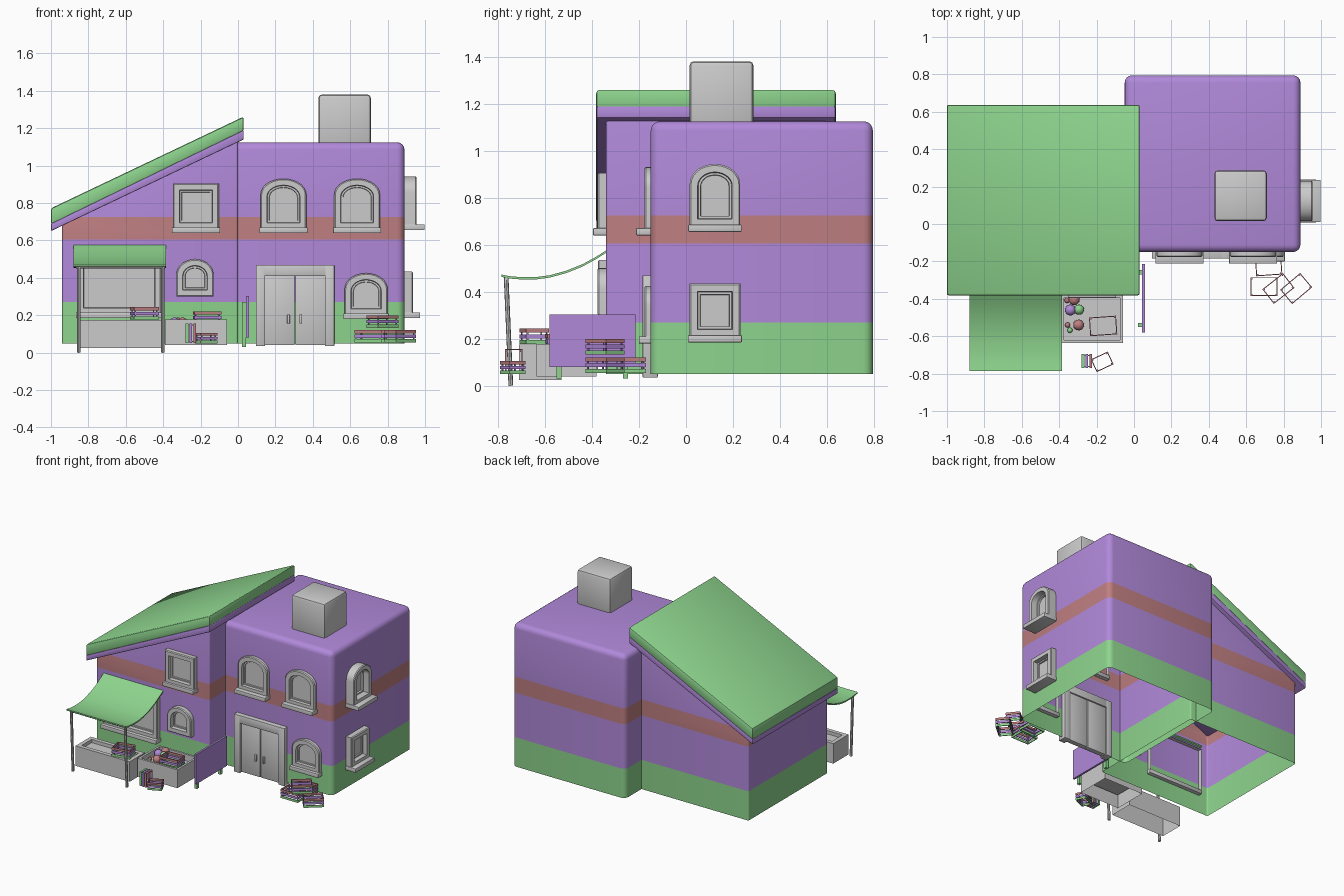
import bpy, bmesh, math
from mathutils import Matrix, Vector

if "Cube" in bpy.data.objects:
    bpy.data.objects.remove(bpy.data.objects["Cube"])

COLORS = {"green": (0.27, 0.66, 0.27, 1), "purple": (0.44, 0.25, 0.70, 1), "red": (0.52, 0.21, 0.22, 1)}
MATS = {}


def mat(key):
    if key not in MATS:
        MATS[key] = bpy.data.materials.new(key + "_paint")
        MATS[key].diffuse_color = COLORS[key]
    return MATS[key]


def finish(name, bm, color=None, matrix=None):
    bmesh.ops.recalc_face_normals(bm, faces=bm.faces)
    me = bpy.data.meshes.new(name)
    bm.to_mesh(me)
    bm.free()
    ob = bpy.data.objects.new(name, me)
    bpy.context.collection.objects.link(ob)
    if color:
        me.materials.append(mat(color))
    if matrix:
        ob.matrix_world = matrix
    return ob


def prism_bm(pts, y0, y1):
    bm = bmesh.new()
    a = [bm.verts.new((x, y0, z)) for x, z in pts]
    b = [bm.verts.new((x, y1, z)) for x, z in pts]
    bm.faces.new(a)
    bm.faces.new(b[::-1])
    for i in range(len(pts)):
        j = (i + 1) % len(pts)
        bm.faces.new((a[i], b[i], b[j], a[j]))
    bmesh.ops.recalc_face_normals(bm, faces=bm.faces)
    return bm


def prism(name, pts, y0, y1, color=None, bevel=0, matrix=None):
    bm = prism_bm(pts, y0, y1)
    if bevel:
        bmesh.ops.bevel(bm, geom=bm.edges[:], offset=bevel, segments=2, profile=0.5, affect='EDGES')
    return finish(name, bm, color, matrix)


def box(name, x0, x1, y0, y1, z0, z1, color=None, bevel=0, matrix=None):
    return prism(name, [(x0, z0), (x1, z0), (x1, z1), (x0, z1)], y0, y1, color, bevel, matrix)


def lofted(name, loops, color=None, matrix=None):
    """Join equal point loops with quads and cap the last one."""
    bm = bmesh.new()
    rows = [[bm.verts.new(p) for p in loop] for loop in loops]
    for a, b in zip(rows, rows[1:]):
        for i in range(len(a)):
            j = (i + 1) % len(a)
            bm.faces.new((a[i], a[j], b[j], b[i]))
    bm.faces.new(rows[-1])
    return finish(name, bm, color, matrix)


# House bodies: open underneath, painted in horizontal bands
def house(name, pts, y0, y1, bevel):
    bm = prism_bm(pts, y0, y1)
    edges = [e for e in bm.edges if max(v.co.z for v in e.verts) > 0.06]
    bmesh.ops.bevel(bm, geom=edges, offset=bevel, segments=4, profile=0.5, affect='EDGES')
    bottom = [f for f in bm.faces if all(v.co.z < 0.0501 for v in f.verts)]
    bmesh.ops.delete(bm, geom=bottom, context='FACES')
    for z in (0.27, 0.605, 0.725):
        bmesh.ops.bisect_plane(bm, geom=bm.verts[:] + bm.edges[:] + bm.faces[:],
                               plane_co=(0, 0, z), plane_no=(0, 0, 1))
    for f in bm.faces:
        z = f.calc_center_median().z
        f.material_index = 1 if z < 0.27 else 2 if 0.605 < z < 0.725 else 0
    ob = finish(name, bm, "purple")
    ob.data.materials.append(mat("green"))
    ob.data.materials.append(mat("red"))


house("main_house", [(-0.05, 0.05), (0.89, 0.05), (0.89, 1.125), (-0.05, 1.125)], -0.15, 0.795, 0.04)
house("side_house", [(-0.94, 0.05), (0.0, 0.05), (0.0, 1.145), (-0.94, 0.70)], -0.34, 0.60, 0.012)

# Sloped roof: purple underside and green top
prism("roof_underside", [(-1, 0.65), (0.03, 1.14), (0.03, 1.19), (-1, 0.69)], -0.38, 0.635, "purple", 0.006)
prism("roof_top", [(-1, 0.685), (0.03, 1.185), (0.03, 1.262), (-1, 0.772)], -0.382, 0.637, "green", 0.012)
box("chimney", 0.43, 0.71, 0.015, 0.287, 1.08, 1.38, None, 0.018)


# Windows: built facing -y, then turned onto their wall
def outline(w, h, rise, inset, y):
    k = (w - 2 * inset) / 2
    top = h - inset
    pts = [(-k, y, inset), (k, y, inset)]
    if rise:
        r = rise * 2 * k / w
        pts += [(k * math.cos(t), y, top - r + r * math.sin(t))
                for t in (math.pi * i / 14 for i in range(15))]
    else:
        pts += [(k, y, top), (-k, y, top)]
    return pts


def window(name, x, y, z, w, h, rise, depth, sill, turn=0, b=0.034):
    m = Matrix.Translation((x, y, z)) @ Matrix.Rotation(math.radians(turn), 4, 'Z')
    steps = [(0, 0.03), (0, -depth + 0.006), (0.006, -depth), (b, -depth), (b + 0.003, -depth * 0.3),
             (b + 0.012, -depth * 0.3), (b + 0.014, -depth * 0.1)]
    lofted(name, [outline(w, h, rise, i, yy) for i, yy in steps], None, m)
    if sill:
        box(name + "_sill", -w / 2 - 0.006, w / 2 + 0.006, -sill, 0.03, -0.02, 0.01, None, 0.003, m)


window("upper_window_left", 0.243, -0.15, 0.66, 0.245, 0.27, 0.085, 0.027, 0.062)
window("upper_window_right", 0.637, -0.15, 0.66, 0.245, 0.27, 0.085, 0.027, 0.062)
window("lower_window_right", 0.685, -0.15, 0.20, 0.23, 0.225, 0.085, 0.027, 0.05)
window("side_wall_upper_window", 0.89, 0.123, 0.675, 0.215, 0.268, 0.085, 0.065, 0.108, 90)
window("side_wall_lower_window", 0.89, 0.123, 0.205, 0.217, 0.23, 0, 0.045, 0.083, 90)
window("side_house_upper_window", -0.225, -0.34, 0.66, 0.245, 0.245, 0, 0.037, 0.055)
window("side_house_lower_window", -0.23, -0.34, 0.30, 0.20, 0.20, 0.085, 0.037, 0)
window("stall_window", -0.635, -0.34, 0.205, 0.45, 0.33, 0, 0.035, 0.06)

# Double door
for i, x in enumerate((0.095, 0.465)):
    box("door_jamb_%d" % i, x, x + 0.05, -0.185, -0.12, 0.035, 0.47, None, 0.004)
box("door_lintel", 0.14, 0.47, -0.185, -0.12, 0.41, 0.47, None, 0.004)
for i, x in enumerate((0.143, 0.307)):
    box("door_leaf_%d" % i, x, x + 0.16, -0.168, -0.13, 0.04, 0.412, None, 0.003)
for x in (0.27, 0.335):
    box("door_handle", x - 0.007, x + 0.007, -0.182, -0.16, 0.155, 0.205, None, 0.003)

# Sagging awning with its posts and front rail
sag = [(-0.33, 0.582), (-0.38, 0.55), (-0.44, 0.517), (-0.51, 0.489), (-0.58, 0.470),
       (-0.64, 0.462), (-0.70, 0.462), (-0.75, 0.466), (-0.785, 0.473)]
loop = sag + [(y, z - 0.01) for y, z in reversed(sag)]
turn_x = Matrix.Rotation(math.radians(90), 4, 'Z')
prism("awning", loop, 0.385, 0.88, "green", 0, turn_x @ Matrix.Identity(4))


def rod(name, p, q, r):
    p, q = Vector(p), Vector(q)
    bm = bmesh.new()
    bmesh.ops.create_cone(bm, cap_ends=True, segments=8, radius1=r, radius2=r, depth=(q - p).length)
    m = Matrix.Translation((p + q) / 2) @ (q - p).to_track_quat('Z', 'Y').to_matrix().to_4x4()
    finish(name, bm, None, m)


aw = bpy.data.objects["awning"]
# the profile was drawn along x, so lay it along y with its length along -x
aw.matrix_world = Matrix(((0, -1, 0, 0), (1, 0, 0, 0), (0, 0, 1, 0), (0, 0, 0, 1)))
for x in (-0.852, -0.403):
    rod("awning_post", (x, -0.745, 0), (x, -0.765, 0.463), 0.010)
rod("awning_rail", (-0.865, -0.764, 0.456), (-0.39, -0.764, 0.456), 0.006)


# Grey trays: stall counter and produce table
def tray(name, x0, x1, y0, y1, z0, z1, t, floor):
    def rect(i, z):
        return [(x0 + i, y0 + i, z), (x1 - i, y0 + i, z), (x1 - i, y1 - i, z), (x0 + i, y1 - i, z)]
    lofted(name, [rect(0, z0), rect(0, z1), rect(t, z1), rect(t, floor)])


tray("stall_counter", -0.855, -0.405, -0.71, -0.53, 0.025, 0.175, 0.03, 0.15)
tray("produce_table", -0.39, -0.06, -0.635, -0.38, 0.04, 0.178, 0.016, 0.13)

# Produce on the table
for i, (x, y, r, c) in enumerate([(-0.34, -0.46, 0.029, "purple"), (-0.294, -0.458, 0.027, "green"),
                                  (-0.32, -0.405, 0.029, "red"), (-0.296, -0.54, 0.029, "red"),
                                  (-0.355, -0.54, 0.014, "red"), (-0.343, -0.568, 0.014, "green"),
                                  (-0.357, -0.408, 0.015, "red")]):
    bm = bmesh.new()
    bmesh.ops.create_uvsphere(bm, u_segments=16, v_segments=10, radius=r)
    finish("fruit_%d" % i, bm, c, Matrix.Translation((x, y, 0.13 + r)))


# Slatted bottomless crates: three rings of thin boards and corner posts
def crate(name, loc, w=0.14, d=0.10, h=0.065, turn=0, tip=0):
    m = (Matrix.Translation(loc) @ Matrix.Rotation(math.radians(turn), 4, 'Z')
         @ Matrix.Rotation(math.radians(tip), 4, 'Y'))
    t, s = 0.005, h * 0.26
    for k, c in enumerate(("green", "purple", "red")):
        z = k * (h - s) / 2
        for sgn in (-1, 1):
            y, x = sgn * (d - t) / 2, sgn * (w - t) / 2
            box("%s_long_slat" % name, -w / 2, w / 2, y - t / 2, y + t / 2, z, z + s, c, 0, m)
            box("%s_end_slat" % name, x - t / 2, x + t / 2, -d / 2 + t, d / 2 - t, z, z + s, c, 0, m)
    for sx in (-1, 1):
        for sy in (-1, 1):
            x, y = sx * (w / 2 - 0.009), sy * (d / 2 - 0.008)
            box("%s_corner" % name, x - 0.003, x + 0.003, y - 0.003, y + 0.003, 0.002, h - 0.002, "purple", 0, m)


crate("door_crate_left", (0.695, -0.335, 0.055), 0.145, 0.10, 0.066)
crate("door_crate_wall", (0.72, -0.225, 0.055), 0.14, 0.10, 0.066, 4)
crate("door_crate_right", (0.867, -0.345, 0.055), 0.14, 0.10, 0.066, 40)
crate("door_crate_top", (0.772, -0.345, 0.133), 0.14, 0.10, 0.066, 38)
crate("counter_crate", (-0.50, -0.645, 0.177), 0.135, 0.10, 0.066, 12)
crate("table_crate", (-0.165, -0.545, 0.155), 0.145, 0.10, 0.066, 4)
crate("floor_crate", (-0.17, -0.737, 0.05), 0.10, 0.075, 0.055, 25)
crate("tipped_crate", (-0.28, -0.732, 0.104), 0.105, 0.075, 0.056, 0, 90)

# Purple screen standing on green legs
box("screen_panel", 0.043, 0.058, -0.58, -0.215, 0.08, 0.303, "purple")
for y in (-0.54, -0.258):
    box("screen_leg", 0.022, 0.044, y - 0.011, y + 0.011, 0.03, 0.27, "green")

bpy.ops.object.select_all(action='SELECT')
bpy.context.view_layer.objects.active = bpy.data.objects["main_house"]
bpy.ops.object.shade_smooth_by_angle(angle=math.radians(32))

for m in bpy.data.materials:
    if m.users and not m.is_grease_pencil:
        m.use_nodes = True
        m.node_tree.nodes["Principled BSDF"].inputs["Base Color"].default_value = m.diffuse_color
